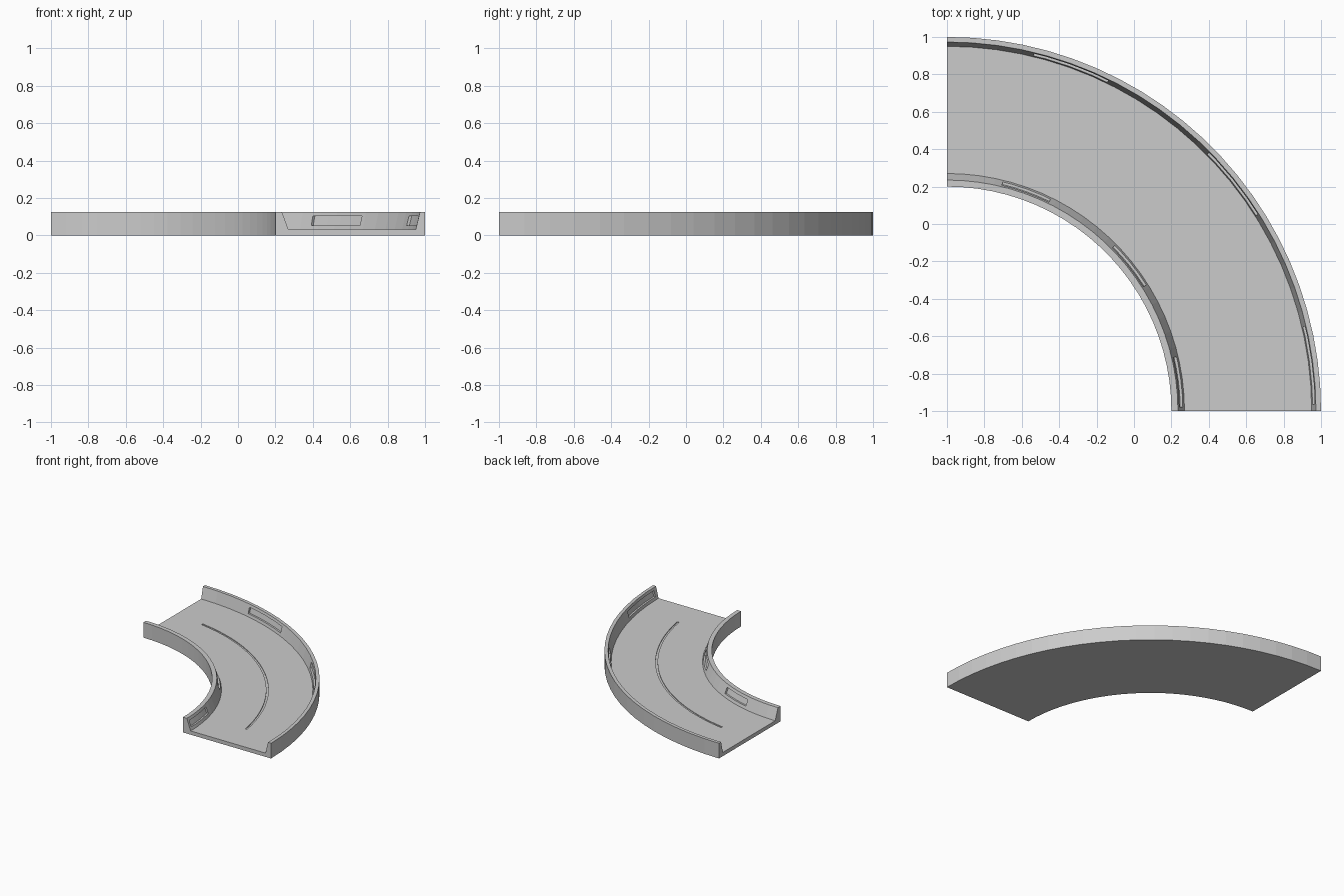
import bpy, bmesh, math

if "Cube" in bpy.data.objects:
    bpy.data.objects.remove(bpy.data.objects["Cube"])

CENTRE = (-1.0, -1.0)      # bend centre
TOP, FLOOR = 0.125, 0.031


def sweep(name, profile, start, end, steps):
    """Sweep a closed (radius, z) profile around the bend centre, with end caps."""
    bm = bmesh.new()
    rings = []
    for i in range(steps + 1):
        a = math.radians(start + (end - start) * i / steps)
        rings.append([bm.verts.new((CENTRE[0] + r * math.cos(a),
                                    CENTRE[1] + r * math.sin(a), z))
                      for r, z in profile])
    n = len(profile)
    for a, b in zip(rings, rings[1:]):
        for j in range(n):
            k = (j + 1) % n
            bm.faces.new((a[j], a[k], b[k], b[j]))
    bm.faces.new(rings[0])
    bm.faces.new(rings[-1])
    bmesh.ops.recalc_face_normals(bm, faces=bm.faces)
    mesh = bpy.data.meshes.new(name)
    bm.to_mesh(mesh)
    bm.free()
    obj = bpy.data.objects.new(name, mesh)
    bpy.context.collection.objects.link(obj)
    return obj


def wall_radius(foot, rim, z):
    return foot + (rim - foot) * (z - FLOOR) / (TOP - FLOOR)


def cut(target, cutter):
    mod = target.modifiers.new("recess", 'BOOLEAN')
    mod.operation = 'DIFFERENCE'
    mod.solver = 'EXACT'
    mod.object = cutter
    bpy.context.view_layer.objects.active = target
    bpy.ops.object.modifier_apply(modifier=mod.name)
    bpy.data.objects.remove(cutter)


# Curved trough: floor with two sloping side walls
INNER = (1.27, 1.235)      # wall foot and rim radii
OUTER = (1.95, 1.973)
track = sweep("curved_track", [
    (1.2, 0), (2.0, 0), (2.0, TOP), (OUTER[1], TOP), (OUTER[0], FLOOR),
    (INNER[0], FLOOR), (INNER[1], TOP), (1.2, TOP)], 0, 90, 23)

# Three recessed panels in each wall
Z0, Z1, DEPTH = 0.054, 0.103, 0.014
for (foot, rim), side in ((INNER, -1), (OUTER, 1)):
    low, high = wall_radius(foot, rim, Z0), wall_radius(foot, rim, Z1)
    profile = [(low - side * 0.03, Z0), (low + side * DEPTH, Z0),
               (high + side * DEPTH, Z1), (high - side * 0.03, Z1)]
    for start in (1.0, 32.3, 64.0):
        cut(track, sweep("panel_cutter", profile, start, start + 12.3, 4))

# Thin groove along the middle of the floor
cut(track, sweep("groove_cutter", [(1.604, FLOOR - 0.006), (1.619, FLOOR - 0.006),
                                   (1.619, FLOOR + 0.02), (1.604, FLOOR + 0.02)],
                 9.3, 80.7, 24))
